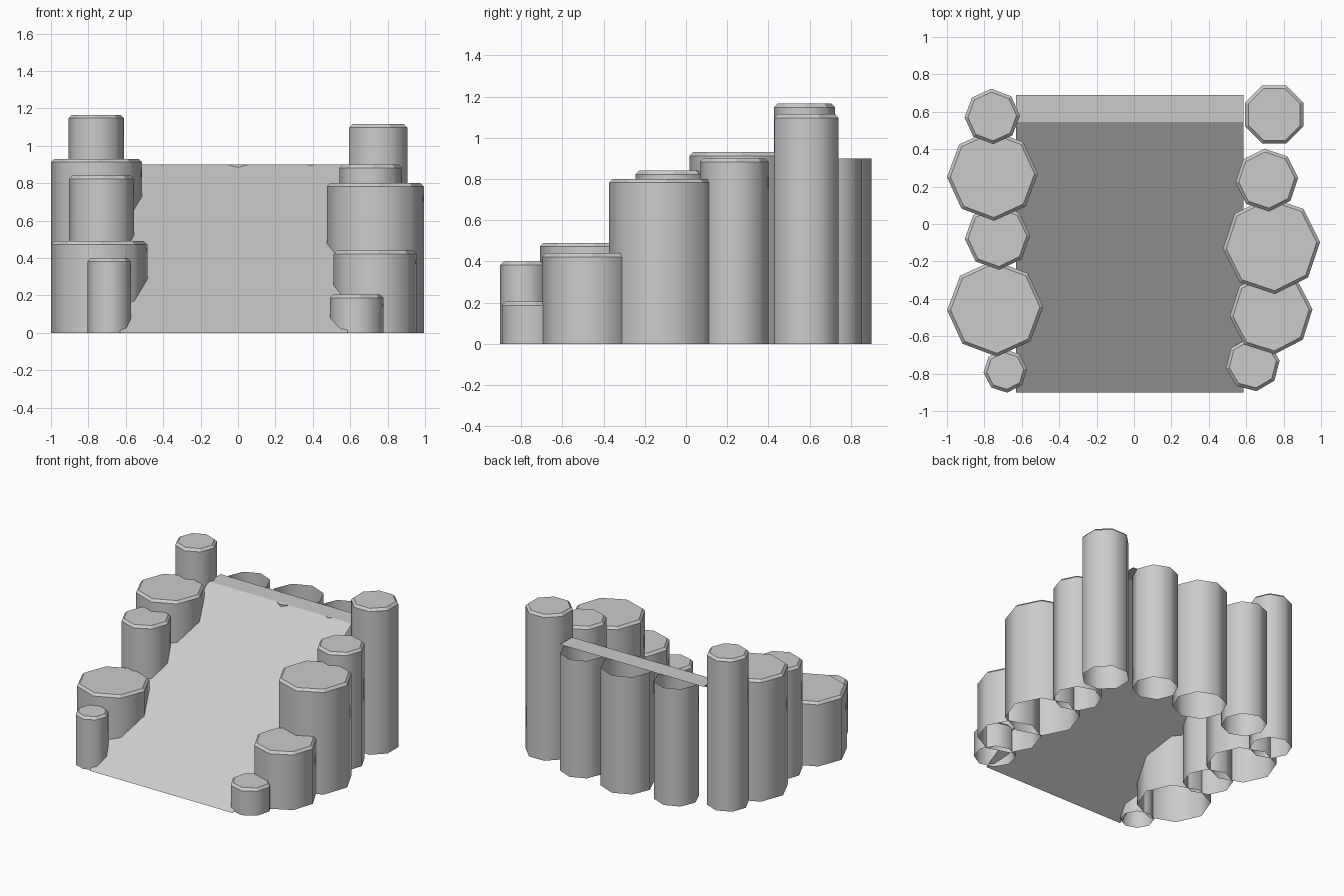
import bpy, bmesh
from math import cos, sin, pi, radians

if "Cube" in bpy.data.objects:
    bpy.data.objects.remove(bpy.data.objects["Cube"])


def make_object(name, bm):
    mesh = bpy.data.meshes.new(name)
    bm.to_mesh(mesh)
    bm.free()
    obj = bpy.data.objects.new(name, mesh)
    bpy.context.collection.objects.link(obj)
    return obj


def column(name, x, y, r, h, rot=0, capped=True):
    """Eight-sided hollow column, open below; capped ones get a chamfered top."""
    bm = bmesh.new()
    c = 0.018
    levels = [(r, 0), (r, h - c), (r - c, h)] if capped else [(r, 0), (r, h)]
    rings = [[bm.verts.new((x + lr * cos(radians(rot) + i * pi / 4),
                            y + lr * sin(radians(rot) + i * pi / 4), z))
              for i in range(8)] for lr, z in levels]
    for k, (a, b) in enumerate(zip(rings, rings[1:])):
        for i in range(8):
            j = (i + 1) % 8
            f = bm.faces.new((a[i], a[j], b[j], b[i]))
            f.smooth = k == 0
    if capped:
        bm.faces.new(rings[-1])
    make_object(name, bm)


# side columns, front to back: x, y, radius, height, rotation
left = [(-0.688, -0.785, 0.117, 0.40, 5), (-0.742, -0.452, 0.257, 0.49, 2),
        (-0.730, -0.070, 0.175, 0.84, 3), (-0.757, 0.260, 0.243, 0.93, 2),
        (-0.758, 0.575, 0.148, 1.165, 2)]
right = [(0.635, -0.750, 0.145, 0.205, 8), (0.733, -0.475, 0.222, 0.44, 5),
         (0.735, -0.115, 0.260, 0.80, 4), (0.710, 0.235, 0.168, 0.90, 4),
         (0.750, 0.585, 0.168, 1.115, 22.5)]
for side, rows in (("left", left), ("right", right)):
    for n, row in enumerate(rows, 1):
        column(f"{side}_column_{n}", *row)

# open-topped columns behind the ramp
for n, (x, y, r) in enumerate([(-0.41, 0.70, 0.16), (0.0, 0.71, 0.19),
                               (0.39, 0.695, 0.16)], 1):
    column(f"back_column_{n}", x, y, r, 0.90, 0, capped=False)

# ramp sheet: slope and flat landing
bm = bmesh.new()
rows = [[bm.verts.new((x, y, z)) for x in (-0.63, 0.585)]
        for y, z in ((-0.90, 0.0), (0.545, 0.90), (0.69, 0.90))]
for a, b in zip(rows, rows[1:]):
    bm.faces.new((a[0], a[1], b[1], b[0]))
make_object("ramp", bm)
